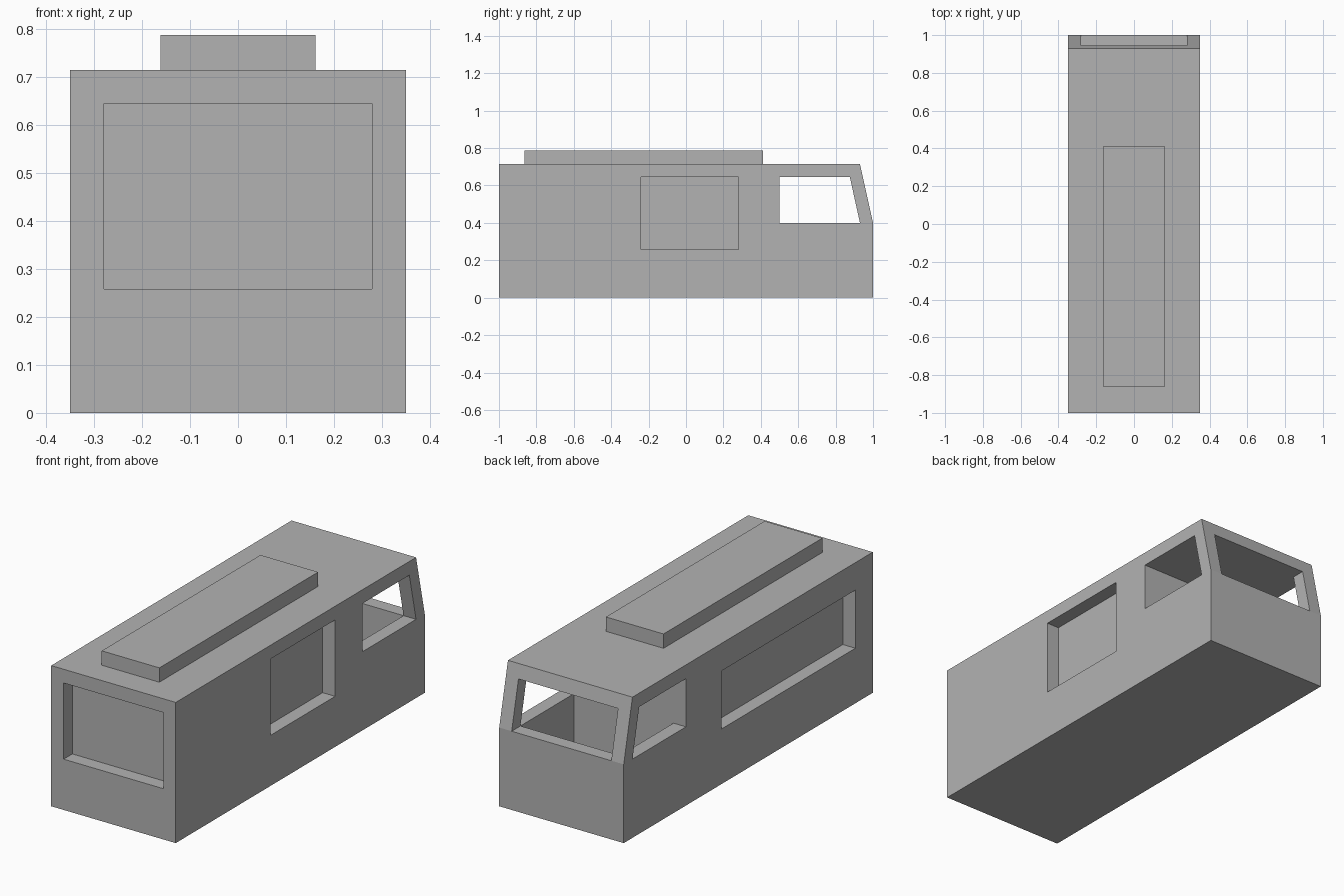
import bpy
import bmesh

cube = bpy.data.objects.get("Cube")
if cube:
    bpy.data.objects.remove(cube, do_unlink=True)

grey = bpy.data.materials.new("plain grey")
grey.use_nodes = True
colour = (0.45, 0.45, 0.45, 1)
grey.diffuse_color = colour
grey.node_tree.nodes["Principled BSDF"].inputs["Base Color"].default_value = colour

HALF = 0.35      # half width of the body
WALL = 0.07      # wall thickness and recess depth
INNER = HALF - WALL
ROOF = 0.715
SILL, HEAD = 0.4, 0.645


def prism(name, profile, x0, x1):
    """Extrude a closed (y, z) profile from x0 to x1."""
    bm = bmesh.new()
    face = bm.faces.new([bm.verts.new((x0, y, z)) for y, z in profile])
    new = bmesh.ops.extrude_face_region(bm, geom=[face])["geom"]
    bmesh.ops.translate(bm, vec=(x1 - x0, 0, 0),
                        verts=[v for v in new if isinstance(v, bmesh.types.BMVert)])
    bmesh.ops.recalc_face_normals(bm, faces=bm.faces[:])
    mesh = bpy.data.meshes.new(name)
    bm.to_mesh(mesh)
    bm.free()
    mesh.materials.append(grey)
    obj = bpy.data.objects.new(name, mesh)
    bpy.context.collection.objects.link(obj)
    return obj


def box(name, x0, x1, y0, y1, z0, z1):
    return prism(name, [(y0, z0), (y1, z0), (y1, z1), (y0, z1)], x0, x1)


# Solid body with a raked windscreen end
body = prism("van_body", [(-1, 0), (1, 0), (1, SILL), (0.93, ROOF), (-1, ROOF)],
             -HALF, HALF)

cutters = [
    # Side windows, open right across the cab
    prism("side_window_cutter",
          [(0.5, SILL), (0.93, SILL), (0.876, HEAD), (0.5, HEAD)], -0.5, 0.5),
    # Footwell below the sills
    prism("footwell_cutter",
          [(0.5, WALL), (0.93, WALL), (0.93, SILL), (0.75, 0.5), (0.5, SILL)],
          -INNER, INNER),
    # Windscreen opening
    prism("windscreen_cutter",
          [(1.1, SILL), (0.93, SILL), (0.7, 0.5), (0.876, HEAD), (1.1, HEAD)],
          -INNER, INNER),
    # Shallow recesses in the two sides and the flat end
    box("right_recess_cutter", -0.5, -INNER, -0.86, 0.213, 0.28, 0.575),
    box("left_recess_cutter", INNER, 0.5, -0.24, 0.28, 0.257, HEAD),
    box("front_recess_cutter", -INNER, INNER, -1.2, WALL - 1, 0.258, HEAD),
]

# Cut the openings, then discard the cutters
for cutter in cutters:
    mod = body.modifiers.new(cutter.name, "BOOLEAN")
    mod.operation = "DIFFERENCE"
    mod.solver = "EXACT"
    mod.object = cutter
    cutter.hide_render = True
bpy.context.view_layer.objects.active = body
for mod in body.modifiers[:]:
    bpy.ops.object.modifier_apply(modifier=mod.name)
for cutter in cutters:
    bpy.data.objects.remove(cutter, do_unlink=True)

# Raised pod on the roof
box("roof_pod", -0.162, 0.162, -0.863, 0.412, ROOF, 0.788)
